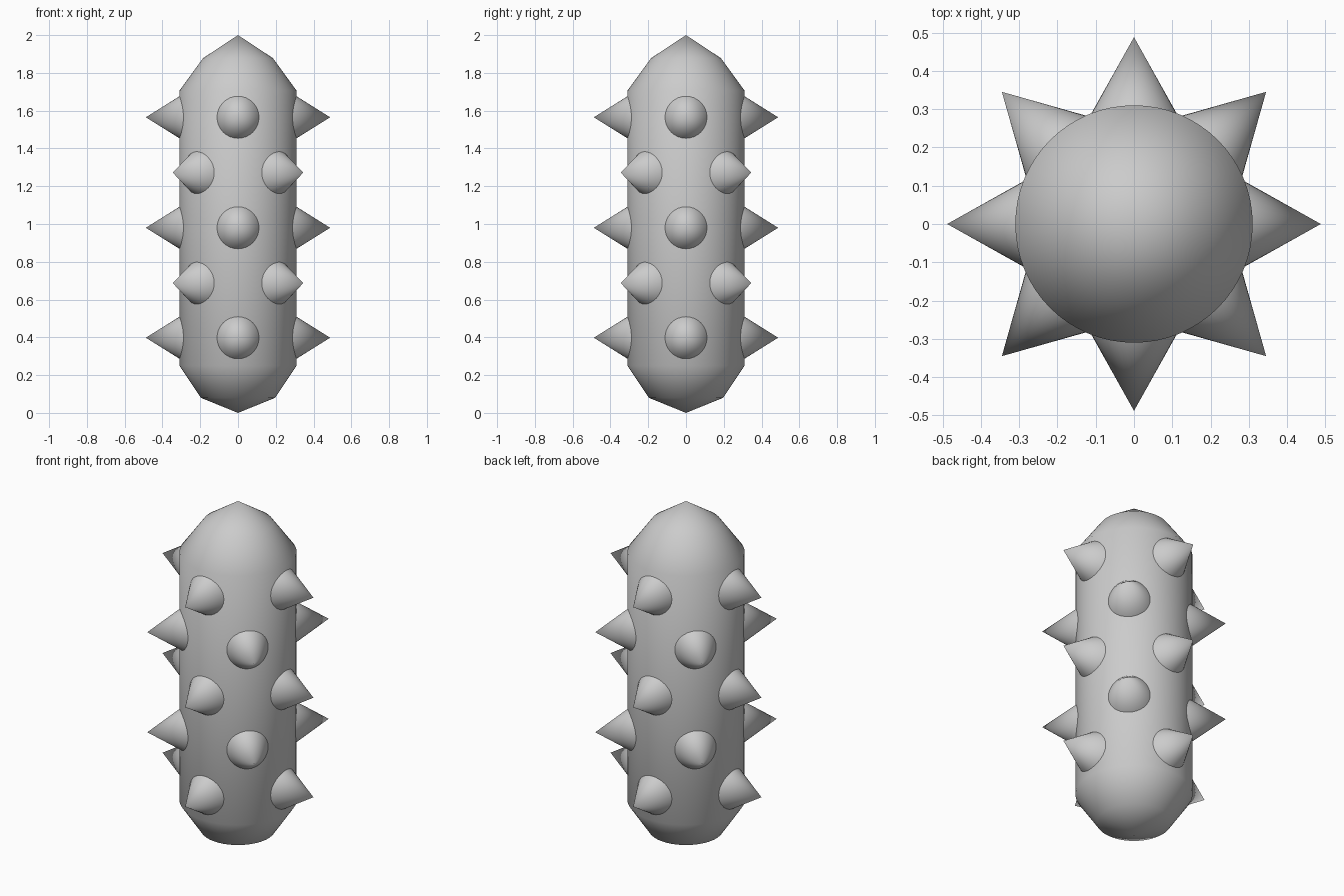
import bpy, bmesh, math
from mathutils import Matrix

if "Cube" in bpy.data.objects:
    bpy.data.objects.remove(bpy.data.objects["Cube"])

R = 0.31          # body radius
SPIKE_R = 0.1125  # spike base radius
TIP = 0.488       # spike tip distance from the axis


def finish(bm, name):
    bmesh.ops.recalc_face_normals(bm, faces=bm.faces)
    me = bpy.data.meshes.new(name)
    bm.to_mesh(me)
    bm.free()
    ob = bpy.data.objects.new(name, me)
    bpy.context.collection.objects.link(ob)
    bpy.ops.object.select_all(action='DESELECT')
    ob.select_set(True)
    bpy.context.view_layer.objects.active = ob
    bpy.ops.object.shade_smooth_by_angle(angle=math.radians(50))
    return ob


# Body: lathed capsule with faceted ends
profile = [(0, 0), (0.197, 0.08), (R, 0.25), (R, 1.706), (0.185, 1.878), (0, 2.0)]
bm = bmesh.new()
verts = [bm.verts.new((r, 0, z)) for r, z in profile]
edges = [bm.edges.new(p) for p in zip(verts, verts[1:])]
bmesh.ops.spin(bm, geom=verts + edges, cent=(0, 0, 0), axis=(0, 0, 1),
               angle=math.tau, steps=64, use_duplicate=False)
bmesh.ops.remove_doubles(bm, verts=bm.verts, dist=1e-4)
finish(bm, "body")


# Spike: cone whose round base rim is wrapped onto the body
def spike(name, angle, z):
    bm = bmesh.new()
    rim = []
    for i in range(32):
        a = math.tau * i / 32
        u, v = SPIKE_R * math.cos(a), SPIKE_R * math.sin(a)
        rim.append(bm.verts.new((math.sqrt(R * R - u * u) - 0.002, u, v)))
    tip = bm.verts.new((TIP, 0, 0))
    for a, b in zip(rim, rim[1:] + rim[:1]):
        bm.faces.new((a, b, tip))
    bm.transform(Matrix.Translation((0, 0, z)) @ Matrix.Rotation(angle, 4, 'Z'))
    # Open cone: make sure faces point outward
    bm.normal_update()
    ob = finish(bm, name)
    return ob


# Five rings of four spikes, alternate rings turned by 45 degrees
for row, z in enumerate((0.398, 0.687, 0.98, 1.272, 1.565)):
    for k in range(4):
        angle = math.pi / 2 * k + (math.pi / 4 if row % 2 else 0)
        spike(f"spike_{row + 1}_{k + 1}", angle, z)
